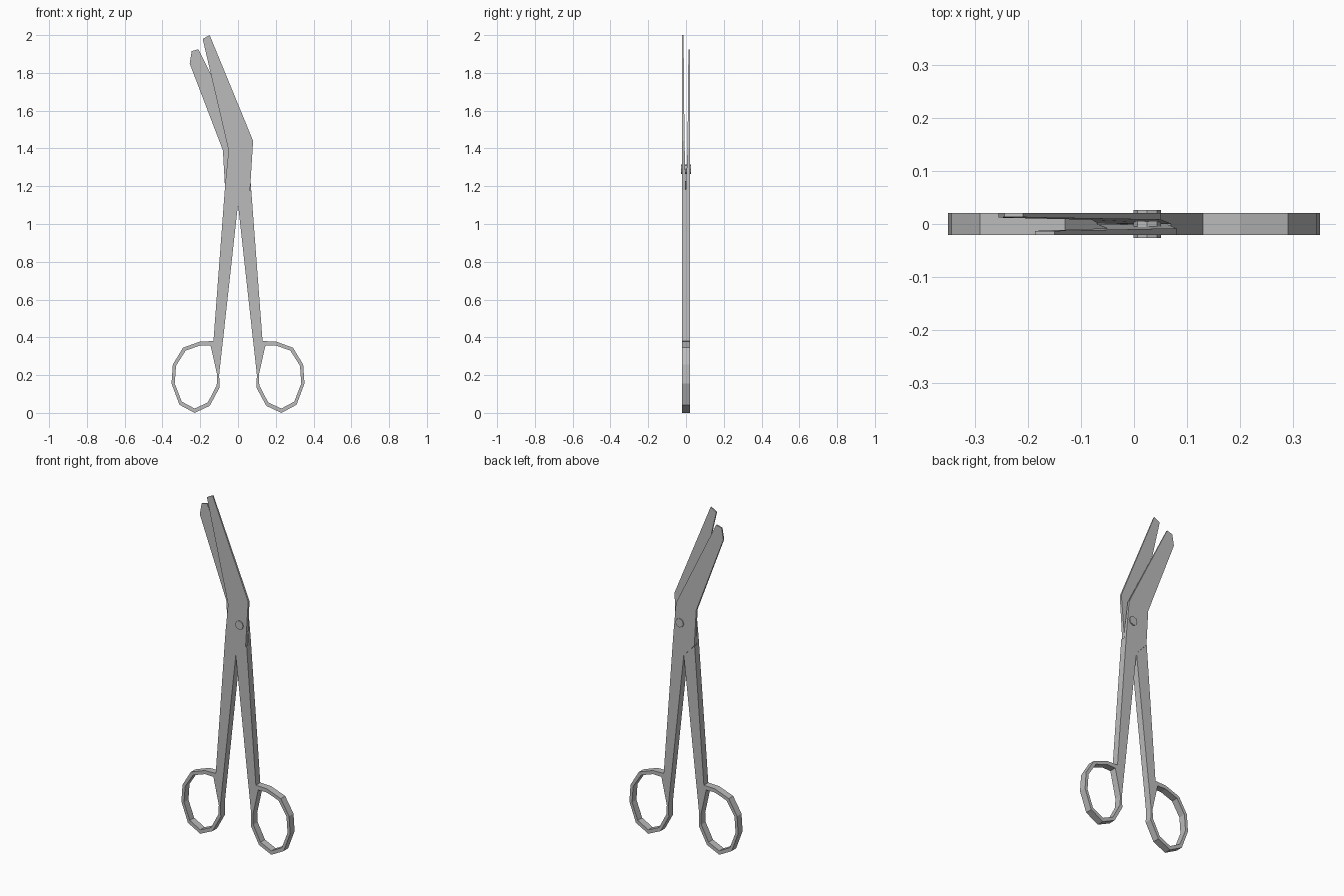
import bpy, bmesh, math

cube = bpy.data.objects.get("Cube")
if cube:
    bpy.data.objects.remove(cube, do_unlink=True)

steel = bpy.data.materials.new("grey steel")
steel.use_nodes = True
GREY = (0.5, 0.5, 0.5, 1)
steel.diffuse_color = GREY
steel.node_tree.nodes["Principled BSDF"].inputs["Base Color"].default_value = GREY

T = 0.0205   # half thickness of the handles


def strip(name, rows, side=1):
    """Loft a bar through rows of (edge point, edge point, y front, y back)."""
    bm = bmesh.new()
    loops = []
    for (xa, za), (xb, zb), y0, y1 in rows:
        corners = [(xa, y0, za), (xb, y0, zb), (xb, y1, zb), (xa, y1, za)]
        loops.append([bm.verts.new((side * x, y, z)) for x, y, z in corners])
    for a, b in zip(loops, loops[1:]):
        for i in range(4):
            j = (i + 1) % 4
            bm.faces.new((a[i], a[j], b[j], b[i]))
    bm.faces.new(loops[0])
    bm.faces.new(loops[-1])
    bmesh.ops.recalc_face_normals(bm, faces=bm.faces)
    mesh = bpy.data.meshes.new(name)
    bm.to_mesh(mesh)
    bm.free()
    mesh.materials.append(steel)
    obj = bpy.data.objects.new(name, mesh)
    bpy.context.collection.objects.link(obj)
    return obj


# Handle shank that runs down and curls round into the finger ring
handle = [
    ((-0.07, 1.18), (0, 1.105)),
    ((-0.13, 0.38), (-0.08, 0.38)),
    ((-0.145, 0.356), (-0.083, 0.356)),
    ((-0.11, 0.2), (-0.1, 0.2)),
    ((-0.113, 0.145), (-0.097, 0.135)),
    ((-0.16, 0.055), (-0.15, 0.037)),
    ((-0.23, 0.023), (-0.23, 0)),
    ((-0.298, 0.06), (-0.31, 0.043)),
    ((-0.335, 0.156), (-0.352, 0.156)),
    ((-0.328, 0.25), (-0.345, 0.256)),
    ((-0.277, 0.33), (-0.291, 0.345)),
    ((-0.2, 0.357), (-0.2, 0.378)),
    ((-0.145, 0.356), (-0.13, 0.38)),
]
handle_rows = [(a, b, -T, T) for a, b in handle]
strip("right_handle", handle_rows)
strip("left_handle", handle_rows, side=-1)

# Front blade, continuing the right handle and thinning to the tip
strip("front_blade", [
    ((-0.07, 1.18), (0, 1.105), -T, 0),
    ((-0.067, 1.22), (0.063, 1.17), -T, -0.001),
    ((-0.05, 1.39), (0.08, 1.44), -T, -0.008),
    ((-0.187, 1.98), (-0.15, 2.0), -T, -0.013),
])

# Back blade, continuing the left handle, with a blunt clipped tip
strip("back_blade", [
    ((0.07, 1.18), (0, 1.105), 0, T),
    ((0.067, 1.22), (-0.068, 1.18), 0.001, T),
    ((0.05, 1.4), (-0.08, 1.39), 0.008, T),
    ((-0.175, 1.855), (-0.256, 1.85), 0.012, T),
    ((-0.21, 1.925), (-0.245, 1.915), 0.013, T),
])

# Pivot rivet through both blades
bpy.ops.mesh.primitive_cylinder_add(vertices=8, radius=0.026, depth=0.053,
                                    location=(0.025, 0, 1.29),
                                    rotation=(math.pi / 2, 0, 0))
rivet = bpy.context.object
rivet.name = "pivot_rivet"
rivet.data.materials.append(steel)
